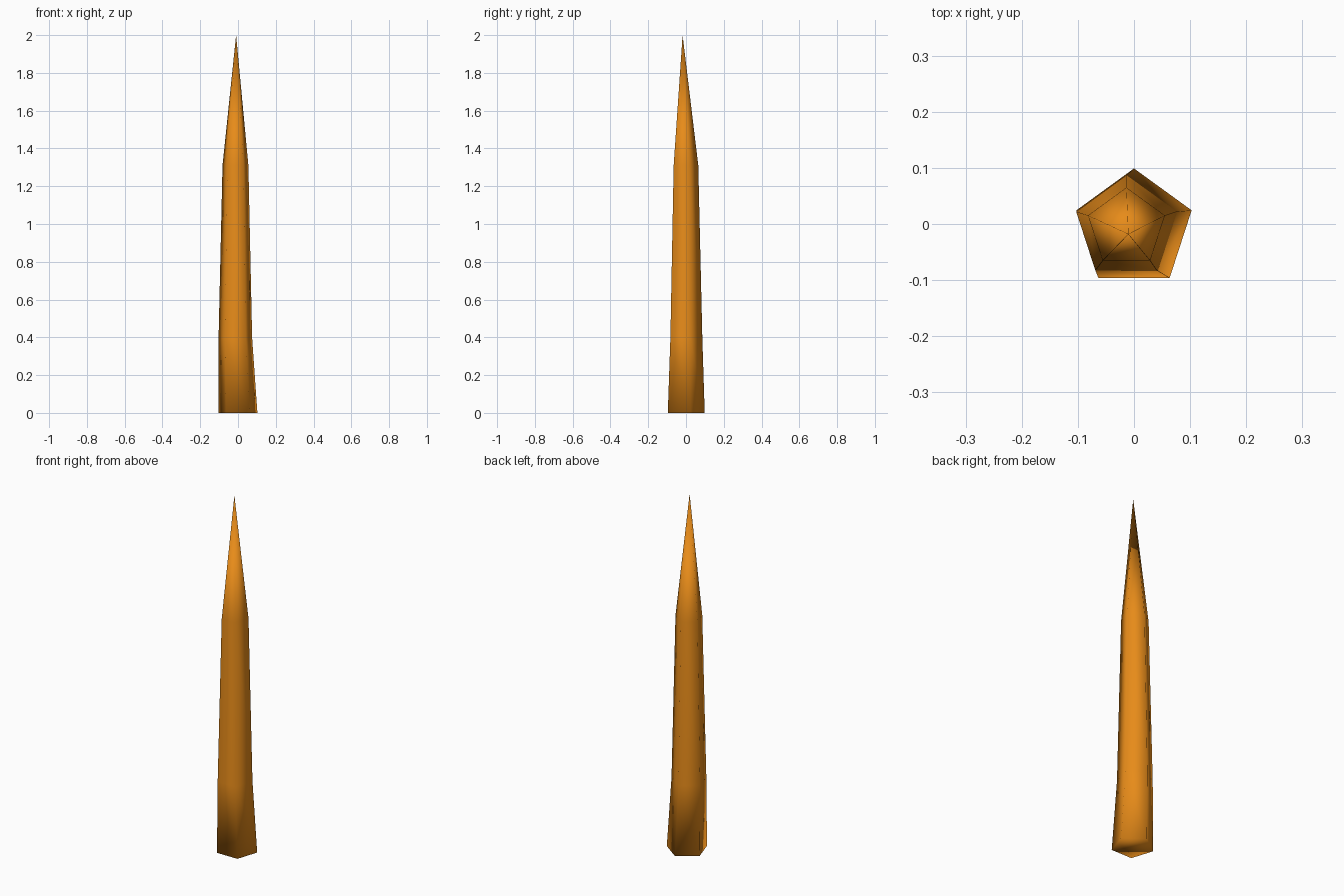
import bpy, bmesh
from math import sin, cos, tau

if "Cube" in bpy.data.objects:
    bpy.data.objects.remove(bpy.data.objects["Cube"])

SIDES = 5
# Each ring of the spike: centre x, centre y, height, radius
RINGS = [(0.0, -0.009, 0.0, 0.108),
         (-0.014, -0.007, 0.395, 0.0935),
         (-0.0135, -0.007, 1.31, 0.072)]
TIP = (-0.01, -0.018, 2.0)

bm = bmesh.new()


def ring(cx, cy, z, r):
    return [bm.verts.new((cx + r * sin(tau * i / SIDES), cy + r * cos(tau * i / SIDES), z))
            for i in range(SIDES)]


# Stacked five-sided rings, closed at the base and drawn to a point
rings = [ring(*values) for values in RINGS]
tip = bm.verts.new(TIP)
bm.faces.new(rings[0])
for i in range(SIDES):
    j = (i + 1) % SIDES
    for low, high in zip(rings, rings[1:]):
        bm.faces.new((low[i], low[j], high[j], high[i]))
    bm.faces.new((rings[-1][i], rings[-1][j], tip))
bmesh.ops.recalc_face_normals(bm, faces=bm.faces)
for face in bm.faces:
    face.smooth = True

mesh = bpy.data.meshes.new("spike")
bm.to_mesh(mesh)
bm.free()
spike = bpy.data.objects.new("spike", mesh)
bpy.context.collection.objects.link(spike)

# Orange brown colour
mat = bpy.data.materials.new("orange")
mat.diffuse_color = (0.8, 0.26, 0.01, 1)
mat.use_nodes = True
mat.node_tree.nodes["Principled BSDF"].inputs["Base Color"].default_value = mat.diffuse_color
mesh.materials.append(mat)
